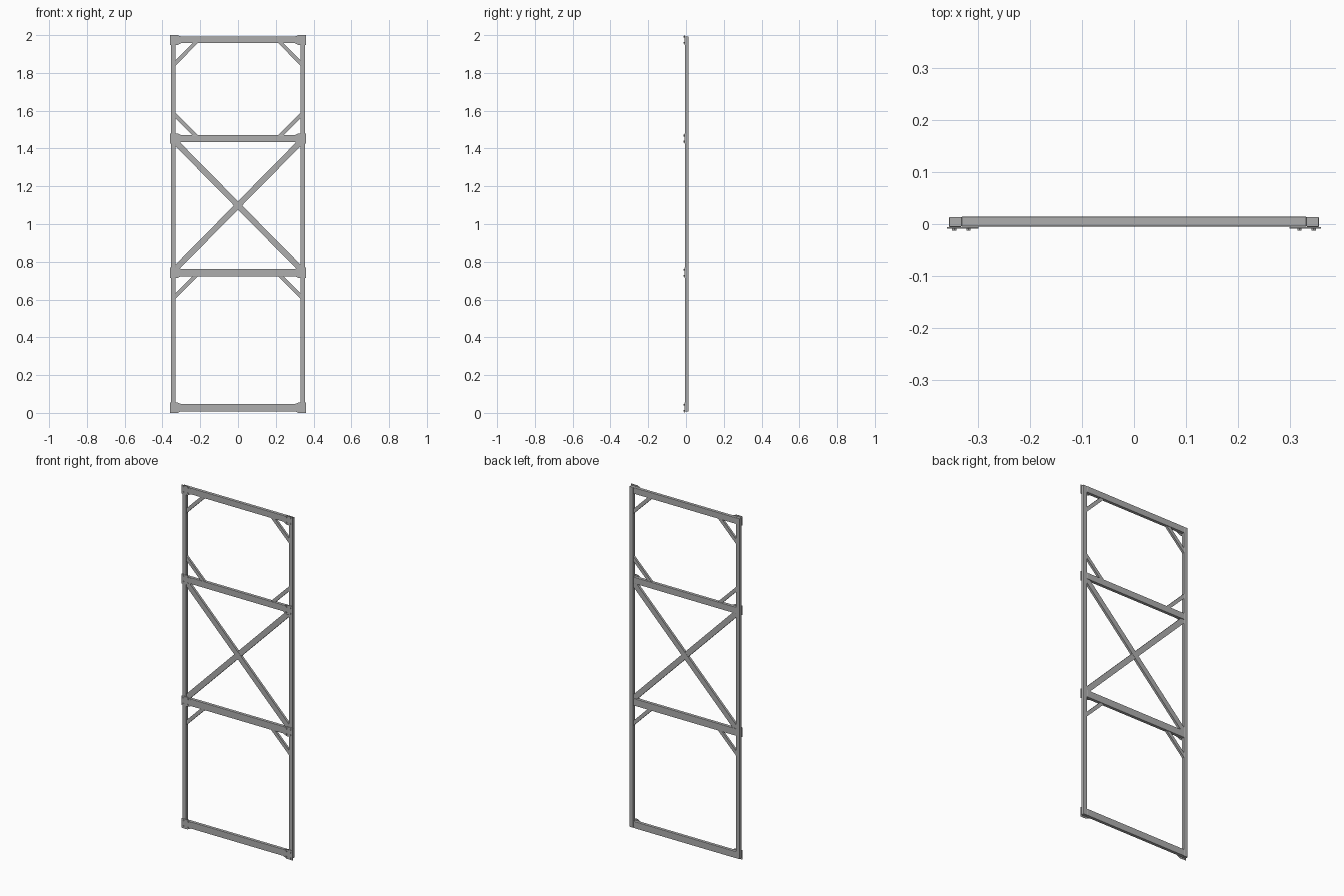
import bpy, bmesh, math

cube = bpy.data.objects.get("Cube")
if cube:
    bpy.data.objects.remove(cube, do_unlink=True)

steel = bpy.data.materials.new("grey_steel")
steel.use_nodes = True
GREY = (0.42, 0.42, 0.42, 1)
steel.diffuse_color = GREY
steel.node_tree.nodes["Principled BSDF"].inputs["Base Color"].default_value = GREY

BACK, FRONT = 0.0135, -0.0055      # depth of the frame
OUT, IN = 0.355, 0.331             # outer and inner faces of the posts
BEAMS = [(0.008, 0.047), (0.722, 0.763), (1.434, 1.471), (1.957, 1.993)]


def finish(name, bm, bevel=0):
    bmesh.ops.recalc_face_normals(bm, faces=bm.faces)
    mesh = bpy.data.meshes.new(name)
    bm.to_mesh(mesh)
    bm.free()
    mesh.materials.append(steel)
    ob = bpy.data.objects.new(name, mesh)
    bpy.context.collection.objects.link(ob)
    if bevel:
        mod = ob.modifiers.new("rounded_edges", 'BEVEL')
        mod.width = bevel
        mod.segments = 2
    return ob


def slab(name, outline, y0, y1, bevel=0):
    """Extrude an x-z outline from y0 to y1."""
    bm = bmesh.new()
    face = bm.faces.new([bm.verts.new((x, y0, z)) for x, z in outline])
    new = bmesh.ops.extrude_face_region(bm, geom=[face])["geom"]
    verts = [v for v in new if isinstance(v, bmesh.types.BMVert)]
    bmesh.ops.translate(bm, verts=verts, vec=(0, y1 - y0, 0))
    return finish(name, bm, bevel)


def rect(x0, x1, z0, z1):
    return [(x0, z0), (x1, z0), (x1, z1), (x0, z1)]


def bolt(name, x, z):
    bm = bmesh.new()
    bmesh.ops.create_cone(bm, cap_ends=True, segments=6, radius1=0.0045,
                          radius2=0.0045, depth=0.005)
    ob = finish(name, bm)
    ob.rotation_euler.x = math.pi / 2
    ob.location = (x, -0.010, z)


# Horizontal beams
for i, (z0, z1) in enumerate(BEAMS):
    slab(f"beam_{i}", rect(-IN, IN, z0, z1), FRONT + 0.001, BACK + 0.0005, 0.0015)

# Posts, corner braces, gusset plates and bolts on both sides
for s, side in ((1, "left"), (-1, "right")):
    slab(f"{side}_post", rect(s * IN, s * OUT, BEAMS[0][0], BEAMS[-1][1]),
         FRONT, BACK, 0.0015)

    for i, (z, d) in enumerate(((BEAMS[3][0], -1), (BEAMS[2][1], 1), (BEAMS[1][0], -1))):
        slab(f"{side}_corner_brace_{i}",
             [(s * IN, z + d * 0.118), (s * IN, z + d * 0.09),
              (s * (IN - 0.09), z), (s * (IN - 0.118), z)], -0.002, 0.011)

    for i, (z0, z1) in enumerate(BEAMS):
        mid = (z0 + z1) / 2
        h = 0.0275
        low, high = max(mid - h, 0), min(mid + h, 2)
        slab(f"{side}_gusset_{i}",
             [(s * 0.359, low), (s * 0.32, low), (s * 0.298, z0 + 0.002),
              (s * 0.298, z1 - 0.002), (s * 0.32, high), (s * 0.359, high)],
             -0.0085, FRONT)
        for j, (bx, dz) in enumerate(((0.345, 0.016), (0.345, -0.016),
                                      (0.318, 0.016), (0.318, -0.016))):
            bolt(f"{side}_bolt_{i}_{j}", s * bx, mid + dz)

    # One arm of the cross brace, clipped into the panel corners
    w = 0.022
    bottom, top = BEAMS[1][1], BEAMS[2][0]
    slab(f"{side}_cross_brace",
         [(-s * IN, bottom), (-s * (IN - w), bottom), (s * IN, top - w),
          (s * IN, top), (s * (IN - w), top), (-s * IN, bottom + w)],
         -0.003 + s * 0.0005, 0.011 + s * 0.0005)
